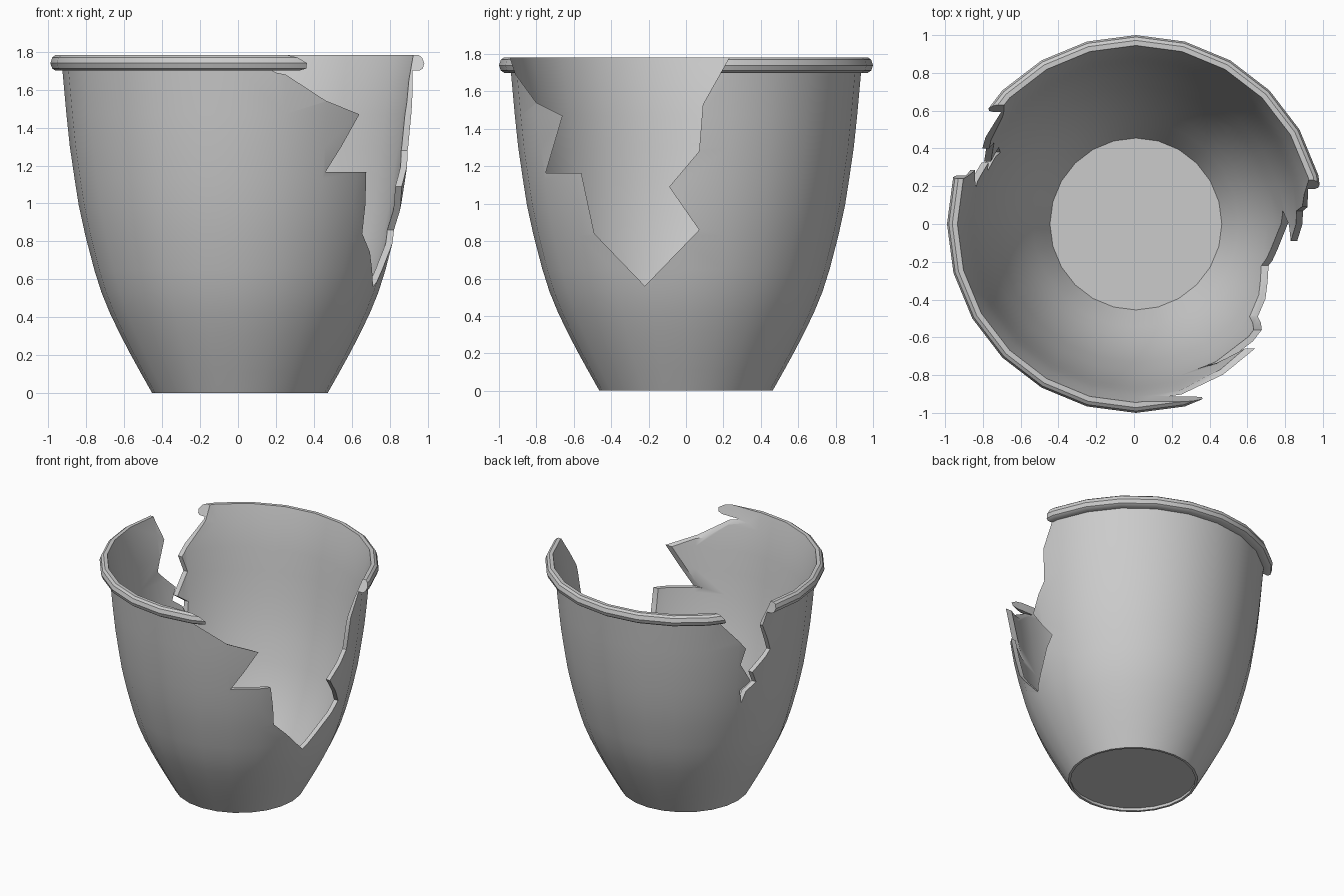
import bpy, bmesh
from math import radians
from mathutils import Vector

if "Cube" in bpy.data.objects:
    bpy.data.objects.remove(bpy.data.objects["Cube"])

CX = 0.01      # lathe axis, slightly off so the broken pot is centred
SIDES = 24


def new_object(name, bm):
    bmesh.ops.recalc_face_normals(bm, faces=bm.faces)
    mesh = bpy.data.meshes.new(name)
    bm.to_mesh(mesh)
    bm.free()
    obj = bpy.data.objects.new(name, mesh)
    bpy.context.collection.objects.link(obj)
    return obj


def lathe(name, profile):
    bm = bmesh.new()
    verts = [bm.verts.new((CX + r, 0, z)) for r, z in profile]
    edges = [bm.edges.new(p) for p in zip(verts, verts[1:])]
    bmesh.ops.spin(bm, geom=verts + edges, cent=(CX, 0, 0), axis=(0, 0, 1),
                   angle=radians(360), steps=SIDES)
    bmesh.ops.remove_doubles(bm, verts=bm.verts, dist=0.0005)
    return new_object(name, bm)


def side_cutter(name, outline, x0, x1):
    """Prism with a y-z outline, running along x."""
    bm = bmesh.new()
    face = bm.faces.new([bm.verts.new((x0, y, z)) for y, z in outline])
    ext = bmesh.ops.extrude_face_region(bm, geom=[face])
    moved = [g for g in ext["geom"] if isinstance(g, bmesh.types.BMVert)]
    bmesh.ops.translate(bm, verts=moved, vec=Vector((x1 - x0, 0, 0)))
    obj = new_object(name, bm)
    obj.hide_render = True
    return obj


# pot: underside, foot, outer wall, rounded rim, inner wall, floor
pot = lathe("broken_pot", [
    (0, 0.025), (0.45, 0.025), (0.445, 0), (0.463, 0),
    (0.525, 0.11), (0.58, 0.21), (0.632, 0.31), (0.685, 0.42), (0.73, 0.53),
    (0.768, 0.65), (0.815, 0.83), (0.85, 0.99), (0.872, 1.13), (0.897, 1.3),
    (0.915, 1.47), (0.936, 1.70),
    (0.972, 1.70), (0.99, 1.712), (1.0, 1.74), (0.99, 1.77), (0.972, 1.783),
    (0.945, 1.783),
    (0.912, 1.65), (0.882, 1.47), (0.863, 1.3), (0.838, 1.13), (0.815, 0.99),
    (0.78, 0.83), (0.732, 0.65), (0.694, 0.53), (0.65, 0.42), (0.6, 0.31),
    (0.545, 0.21), (0.49, 0.11), (0.455, 0.045), (0, 0.045)])

# large break on the right, narrow crack on the left
hole = side_cutter("hole_cutter", [
    (-0.955, 2.0), (-0.94, 1.78), (-0.91, 1.69), (-0.80, 1.54), (-0.66, 1.47),
    (-0.75, 1.165), (-0.56, 1.165), (-0.49, 0.84), (-0.22, 0.56),
    (0.07, 0.86), (-0.09, 1.09), (0.07, 1.28), (0.09, 1.53), (0.18, 1.69),
    (0.23, 1.78), (0.35, 2.0)], 0.02, 1.5)
crack = side_cutter("crack_cutter", [
    (0.70, 2.0), (0.63, 1.78), (0.585, 1.68), (0.40, 1.44), (0.43, 1.32),
    (0.33, 1.16), (0.405, 1.10), (0.38, 0.99), (0.355, 1.08), (0.285, 1.14),
    (0.325, 1.23), (0.195, 1.38), (0.285, 1.60), (0.25, 1.73), (0.24, 1.78),
    (0.22, 2.0)], -1.5, 0.0)

bpy.context.view_layer.objects.active = pot
pot.select_set(True)
for cutter in (hole, crack):
    mod = pot.modifiers.new(cutter.name, "BOOLEAN")
    mod.operation = "DIFFERENCE"
    mod.solver = "EXACT"
    mod.object = cutter
    bpy.ops.object.modifier_apply(modifier=mod.name)
    bpy.data.objects.remove(cutter, do_unlink=True)

bpy.ops.object.shade_smooth_by_angle(angle=radians(35))
